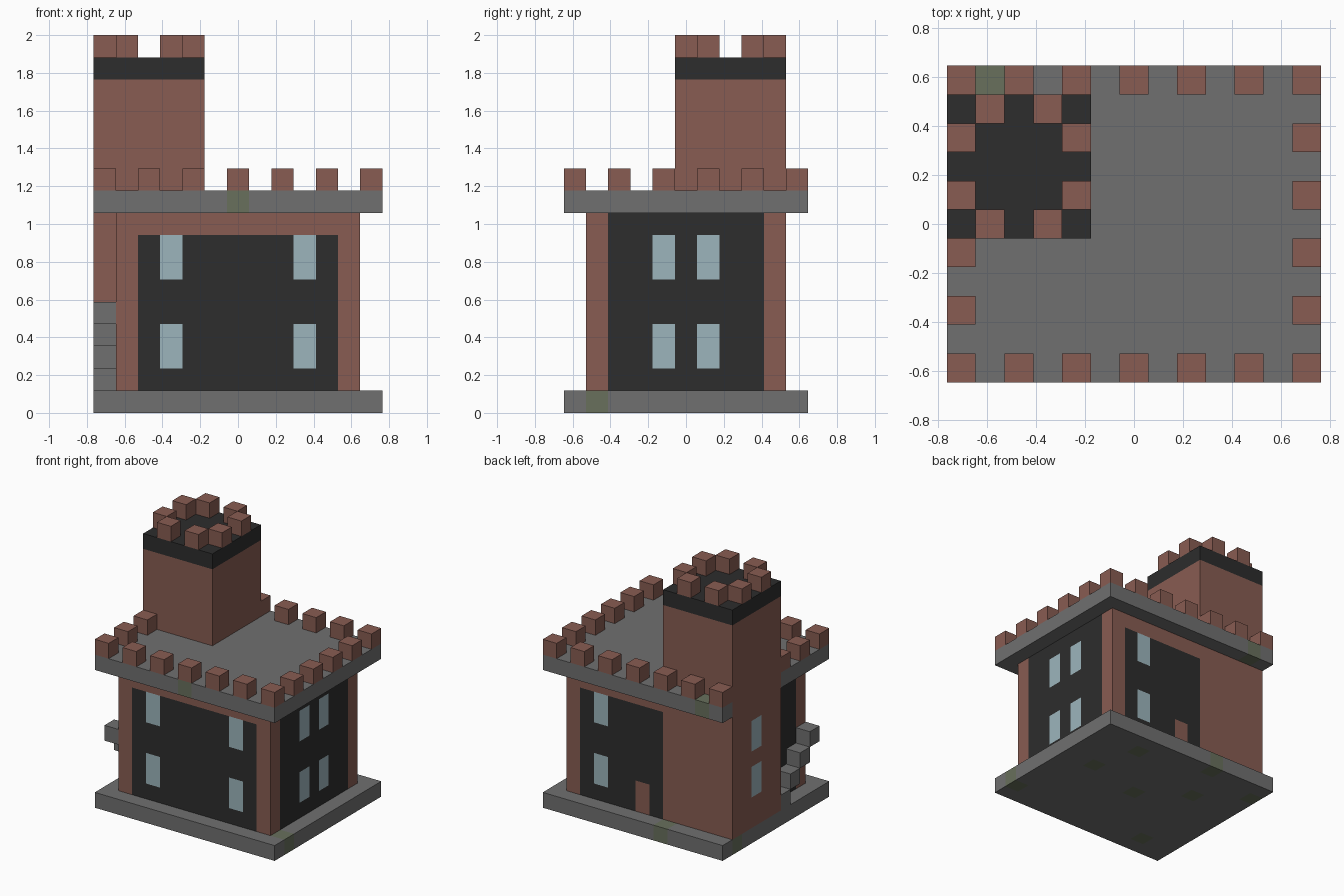
import bpy
import bmesh
from mathutils import Vector
from itertools import product

cube = bpy.data.objects.get("Cube")
if cube:
    bpy.data.objects.remove(cube)

U = 2 / 17  # edge of one building block


def material(name, rgb):
    mat = bpy.data.materials.new(name)
    mat.use_nodes = True
    mat.diffuse_color = (*rgb, 1)
    bsdf = mat.node_tree.nodes["Principled BSDF"]
    bsdf.inputs["Base Color"].default_value = (*rgb, 1)
    bsdf.inputs["Roughness"].default_value = 0.9
    return mat


BRICK = material("brick_red", (0.246, 0.107, 0.084))
STONE = material("stone_grey", (0.162, 0.162, 0.162))
DARK = material("dark_panel", (0.026, 0.026, 0.026))
GLASS = material("window_blue", (0.332, 0.462, 0.503))
MOSS = material("mossy_stone", (0.138, 0.162, 0.107))


def span(x, y, z):
    """Block positions in a box; each range is (first, last) or one number."""
    axes = [(a, a) if isinstance(a, int) else a for a in (x, y, z)]
    return set(product(*(range(lo, hi + 1) for lo, hi in axes)))


def build(name, cells, base, paint=()):
    """Skin a set of blocks; paint lists (cells, material) in order."""
    colour = dict.fromkeys(cells, base)
    for area, mat in paint:
        colour.update(dict.fromkeys(area & cells, mat))
    mats = list(dict.fromkeys([base] + [mat for _, mat in paint]))
    bm = bmesh.new()
    for cell in sorted(cells):
        centre = Vector(cell) + Vector((0, 0, 0.5))
        for axis, sign in product(range(3), (-1, 1)):
            n = Vector((0, 0, 0))
            n[axis] = sign
            if tuple(int(c + d) for c, d in zip(cell, n)) in cells:
                continue
            a = Vector((0, 0, 0))
            a[(axis + 1) % 3] = 1
            b = n.cross(a)
            corners = (-a - b, a - b, a + b, b - a)
            face = bm.faces.new([bm.verts.new((centre + (n + c) / 2) * U) for c in corners])
            face.material_index = mats.index(colour[cell])
    # weld and merge flat areas of equal colour
    bmesh.ops.remove_doubles(bm, verts=bm.verts[:], dist=0.001)
    bmesh.ops.dissolve_limit(bm, angle_limit=0.01, verts=bm.verts[:],
                             edges=bm.edges[:], delimit={'MATERIAL'})
    mesh = bpy.data.meshes.new(name)
    bm.to_mesh(mesh)
    bm.free()
    for mat in mats:
        mesh.materials.append(mat)
    obj = bpy.data.objects.new(name, mesh)
    bpy.context.collection.objects.link(obj)
    return obj


# Stone base with mossy blocks
moss = span(6, -4, 0) | span(-2, 5, 0) | span(-6, 4, 0)
for x, y in ((4, 1), (3, 4), (0, 0), (-3, 2), (-4, -4)):
    moss |= span(x, y, 0)
build("base_slab", span((-6, 6), (-5, 5), 0), STONE, [(moss, MOSS)])

# Corner tower with two side windows
tower = span((-6, -2), (0, 4), (1, 14))
tower_windows = span(-6, 2, (3, 4)) | span(-6, 2, (6, 7))
build("tower", tower, BRICK, [(tower_windows, GLASS)])
build("tower_cap", span((-6, -2), (0, 4), 15), DARK)

# Main hall: dark wall panels, windows and a back door
panels = (span((-4, 4), -4, (1, 7)) | span((-1, 4), 4, (1, 7))
          | span(5, (-3, 3), (1, 8)) | span(-5, (-3, 3), (1, 8)))
windows = set()
for floor in ((2, 3), (6, 7)):
    for side in (-1, 1):
        windows |= span(3 * side, -4, floor) | span(3, 4, floor)
        windows |= span(5, side, floor) | span(-5, side, floor)
door = span(0, 4, (1, 2))
build("main_hall", span((-5, 5), (-4, 4), (1, 8)) - tower, BRICK,
      [(panels, DARK), (windows, GLASS), (door, BRICK)])

# Overhanging roof
build("roof_slab", span((-6, 6), (-5, 5), 9) - tower, STONE,
      [(span(0, -5, 9) | span(-5, 5, 9), MOSS)])

# Battlements: every second block around the edge
roof_edge = {(x, y, 10) for x in range(-6, 7, 2) for y in (-5, 5)}
roof_edge |= {(x, y, 10) for x in (-6, 6) for y in range(-5, 6, 2)}
build("roof_battlements", roof_edge - tower, BRICK)

tower_edge = {(x, y, 16) for x in (-5, -3) for y in (0, 4)}
tower_edge |= {(x, y, 16) for x in (-6, -2) for y in (1, 3)}
build("tower_battlements", tower_edge, BRICK)

# Stair blocks climbing the side wall towards the front
build("side_stairs", {(-6, -i, i) for i in range(1, 5)}, STONE)
